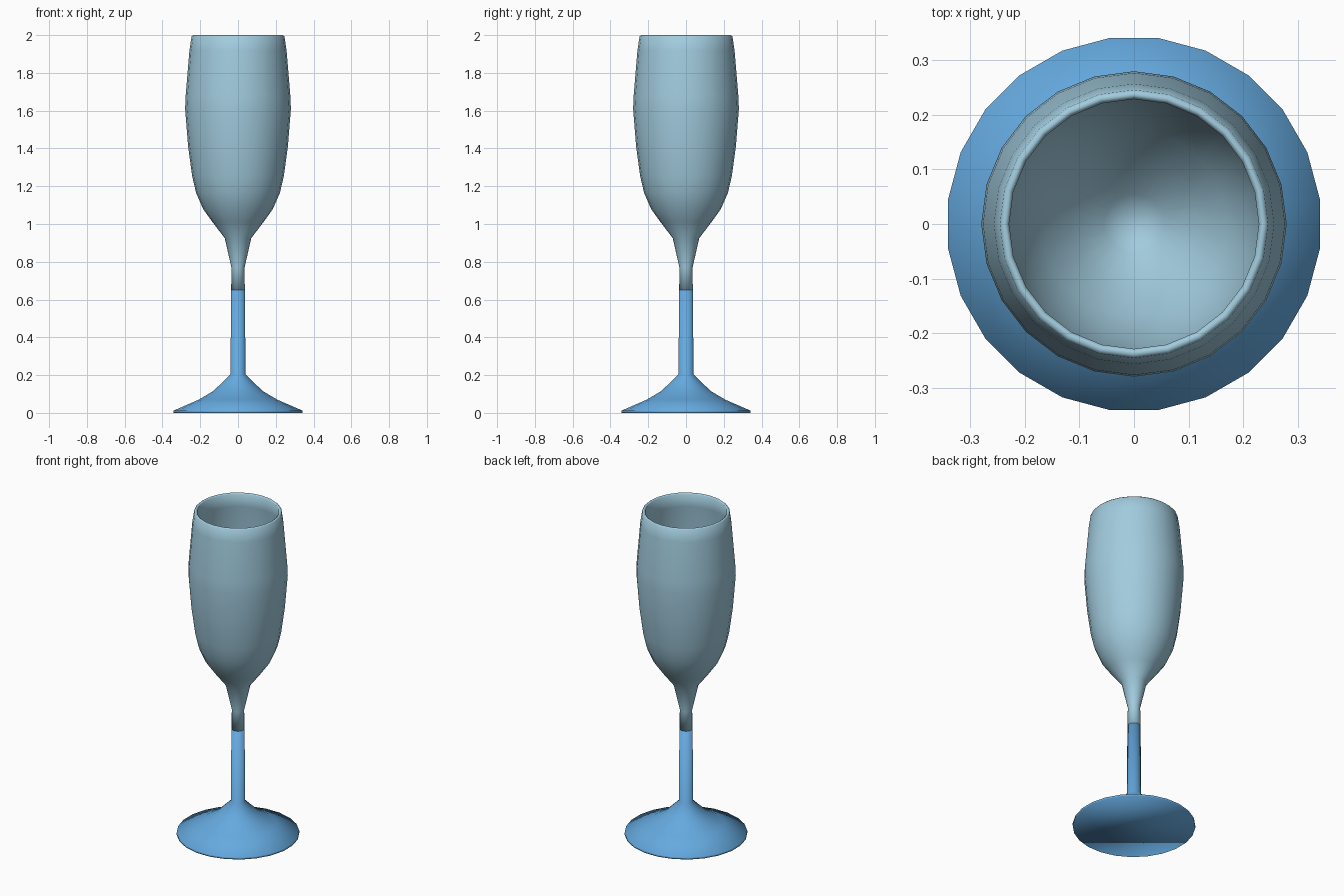
import bpy, bmesh, math

if "Cube" in bpy.data.objects:
    bpy.data.objects.remove(bpy.data.objects["Cube"])

def material(name, rgb):
    m = bpy.data.materials.new(name)
    m.diffuse_color = (*rgb, 1.0)
    m.use_nodes = True
    m.node_tree.nodes["Principled BSDF"].inputs["Base Color"].default_value = m.diffuse_color
    return m

pale_glass = material("pale_glass", (0.36, 0.60, 0.73))
blue_base = material("blue_base", (0.13, 0.40, 0.74))

def lathe(name, profile, mat, turn=0.0, sides=24):
    """Spin an (r, z) profile around z, cap both ends and shade smooth."""
    bm = bmesh.new()
    rings = [[bm.verts.new((r * math.cos(turn + math.tau * i / sides),
                            r * math.sin(turn + math.tau * i / sides), z))
              for i in range(sides)] for r, z in profile]
    for a, b in zip(rings, rings[1:]):
        for i in range(sides):
            j = (i + 1) % sides
            bm.faces.new((a[i], a[j], b[j], b[i]))
    bm.faces.new(rings[0][::-1])
    bm.faces.new(rings[-1])
    bmesh.ops.recalc_face_normals(bm, faces=bm.faces)
    for f in bm.faces:
        f.smooth = True
    me = bpy.data.meshes.new(name)
    bm.to_mesh(me)
    bm.free()
    me.materials.append(mat)
    ob = bpy.data.objects.new(name, me)
    bpy.context.collection.objects.link(ob)
    return ob

# Flared foot and lower stem in one turned piece
lathe("foot_and_stem",
      [(0.344, 0), (0.344, 0.012), (0.21, 0.07), (0.13, 0.117),
       (0.04, 0.205), (0.037, 0.65)],
      blue_base, turn=math.tau / 48)

# Upper stem and hollow bowl: outside going up, rounded rim, inside going down
lathe("bowl",
      [(0.036, 0.65), (0.035, 0.77), (0.07, 0.925), (0.135, 1.01), (0.185, 1.08),
       (0.222, 1.165), (0.243, 1.255), (0.264, 1.41), (0.28, 1.61), (0.277, 1.68),
       (0.257, 1.92), (0.246, 1.993), (0.238, 2.0), (0.229, 1.993),
       (0.242, 1.91), (0.262, 1.68), (0.265, 1.61), (0.249, 1.41), (0.228, 1.26),
       (0.207, 1.172), (0.171, 1.09), (0.12, 1.02), (0.055, 0.945), (0.02, 0.925)],
      pale_glass)
